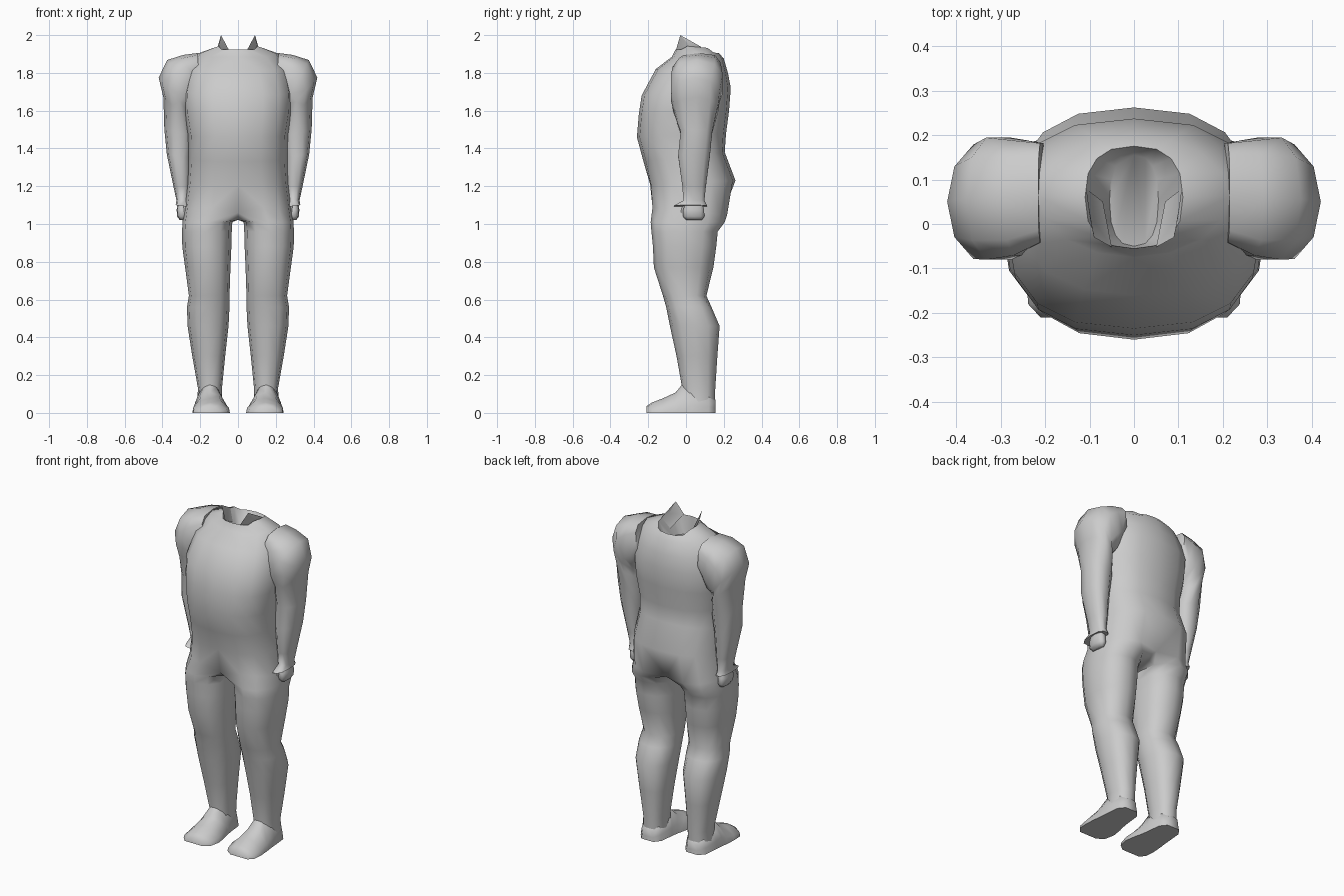
import bpy, bmesh
from math import sin, cos, radians, copysign

cube = bpy.data.objects.get("Cube")
if cube:
    bpy.data.objects.remove(cube, do_unlink=True)

grey = bpy.data.materials.new("light grey cloth")
grey.use_nodes = True
grey.diffuse_color = (0.6, 0.6, 0.6, 1)
grey.node_tree.nodes["Principled BSDF"].inputs["Base Color"].default_value = (0.6, 0.6, 0.6, 1)


def soft(v, e):
    """Superellipse power that keeps the sign."""
    return copysign(abs(v) ** e, v) if abs(v) > 1e-6 else 0.0


def add_rings(bm, rings):
    return [[bm.verts.new(p) for p in ring] for ring in rings]


def bridge(bm, a, b, closed=True):
    n = len(a)
    for i in range(n if closed else n - 1):
        j = (i + 1) % n
        bm.faces.new((a[i], a[j], b[j], b[i]))


def skin(bm, rows, closed=True):
    for a, b in zip(rows, rows[1:]):
        bridge(bm, a, b, closed)


def finish(bm, name, angle):
    """Turn the left half into a mirrored, smooth shaded object."""
    bmesh.ops.recalc_face_normals(bm, faces=bm.faces)
    mesh = bpy.data.meshes.new(name)
    bm.to_mesh(mesh)
    bm.free()
    mesh.materials.append(grey)
    ob = bpy.data.objects.new(name, mesh)
    bpy.context.collection.objects.link(ob)
    mirror = ob.modifiers.new("mirror", 'MIRROR')
    mirror.merge_threshold = 0.001
    bpy.ops.object.select_all(action='DESELECT')
    ob.select_set(True)
    bpy.context.view_layer.objects.active = ob
    bpy.ops.object.shade_smooth_by_angle(angle=radians(angle))


def loft(name, rings, angle=60):
    bm = bmesh.new()
    rows = add_rings(bm, rings)
    skin(bm, rows)
    bm.faces.new(rows[0])
    bm.faces.new(rows[-1])
    finish(bm, name, angle)


def torso_ring(w, yf, zf, yb, zb, e=0.8):
    """Half ring running from the front centre line to the back one."""
    pts = []
    for i in range(9):
        t = radians(-90 + 22.5 * i)
        s = soft(sin(t), e)
        x = w * soft(cos(t), e) if 0 < i < 8 else 0
        pts.append((x, (yf + yb) / 2 + (yb - yf) / 2 * s,
                    (zf + zb) / 2 + (zb - zf) / 2 * s))
    return pts


def leg_ring(z, xi, xo, yf, yb):
    pts = []
    for i in range(12):
        t = radians(-120 + 30 * i)
        pts.append(((xi + xo) / 2 + (xo - xi) / 2 * soft(cos(t), 0.85),
                    (yf + yb) / 2 + (yb - yf) / 2 * soft(sin(t), 0.85), z))
    return pts


def limb_ring(xo, zo, xi, zi, yf, yb, e=0.8):
    """Tilted ring between an outer and an inner point."""
    pts = []
    for i in range(10):
        t = radians(36 * i)
        k = (1 + soft(cos(t), e)) / 2
        pts.append((xi + (xo - xi) * k, (yf + yb) / 2 + (yb - yf) / 2 * soft(sin(t), e),
                    zi + (zo - zi) * k))
    return pts


# Suit body: neck well, torso and trousers in one skin
bm = bmesh.new()
torso = add_rings(bm, [
    torso_ring(.055, -.05, 1.81, .155, 1.85),
    torso_ring(.11, -.055, 1.925, .175, 1.905),
    torso_ring(.215, -.075, 1.885, .2, 1.875, 1),
    torso_ring(.265, -.16, 1.82, .222, 1.8, .9),
    torso_ring(.287, -.235, 1.68, .237, 1.72),
    torso_ring(.284, -.25, 1.58, .228, 1.6),
    torso_ring(.264, -.26, 1.46, .212, 1.48),
    torso_ring(.262, -.225, 1.33, .205, 1.38),
    torso_ring(.27, -.2, 1.21, .262, 1.23),
    torso_ring(.287, -.19, 1.09, .23, 1.045),
])
skin(bm, torso, closed=False)
bm.faces.new(torso[0])
# raise the sides of the neck opening and the shoulder slope
for ring in torso[1:3]:
    for v in ring[3:6]:
        v.co.z += 0.022
# shape the front and back centre seams towards the fork
torso[-2][0].co.y = -0.19
torso[-1][0].co = (0, -0.168, 1.06)
torso[-1][8].co.y = 0.19
crotch = [bm.verts.new((0, y, 1.022)) for y in (.125, .02, -.115)]
legs = add_rings(bm, [
    leg_ring(1.01, .03, .294, -.187, .205),
    leg_ring(.96, .033, .296, -.183, .168),
    leg_ring(.88, .035, .295, -.175, .16),
    leg_ring(.77, .04, .28, -.17, .145),
    leg_ring(.62, .045, .26, -.122, .108),
    leg_ring(.56, .045, .27, -.105, .135),
    leg_ring(.46, .05, .267, -.085, .178),
    leg_ring(.3, .068, .242, -.05, .166),
    leg_ring(.13, .085, .212, -.02, .155),
    leg_ring(.04, .085, .217, -.02, .152),
])
bridge(bm, torso[-1] + crotch, legs[0])
skin(bm, legs)
bm.faces.new(legs[-1])
finish(bm, "suit_body", 60)

# Sleeves from the shoulder cap to the flared cuff
loft("sleeves", [
    limb_ring(.215, 1.905, .2, 1.72, -.045, .185, .6),
    limb_ring(.29, 1.895, .22, 1.66, -.075, .192, .65),
    limb_ring(.375, 1.868, .235, 1.61, -.086, .2),
    limb_ring(.42, 1.775, .25, 1.58, -.085, .185, 1),
    limb_ring(.395, 1.67, .25, 1.55, -.07, .175, .9),
    limb_ring(.39, 1.5, .24, 1.47, -.032, .142),
    limb_ring(.377, 1.37, .25, 1.35, -.045, .13),
    limb_ring(.342, 1.2, .255, 1.2, -.022, .108),
    limb_ring(.326, 1.125, .262, 1.125, -.016, .1),
    limb_ring(.33, 1.1, .255, 1.09, -.068, .115),
])

# Hands: curled fists with a thumb
loft("hands", [
    limb_ring(.318, 1.12, .27, 1.12, .0, .085),
    limb_ring(.325, 1.075, .265, 1.075, -.018, .098),
    limb_ring(.322, 1.04, .268, 1.04, -.018, .1),
    limb_ring(.308, 1.02, .275, 1.02, .0, .085),
])
loft("thumbs", [
    limb_ring(.29, 1.095, .265, 1.095, -.02, .02),
    limb_ring(.285, 1.06, .258, 1.06, -.03, .01),
    limb_ring(.278, 1.035, .264, 1.035, -.02, .005),
])


# Shoes: domed sections with a flat sole, heel to toe
def shoe_section(y, xi, xo, h, top):
    mid = (xi + xo) / 2
    return [(xi, y, 0), (xi + .005, y, h * .35), (mid - top, y, h * .85), (mid, y, h),
            (mid + top, y, h * .85), (xo - .005, y, h * .35), (xo, y, 0)]


loft("shoes", [
    shoe_section(.157, .11, .19, .07, .03),
    shoe_section(.12, .08, .22, .1, .054),
    shoe_section(.03, .07, .228, .13, .056),
    shoe_section(-.015, .063, .232, .157, .035),
    shoe_section(-.055, .053, .237, .108, .045),
    shoe_section(-.12, .043, .242, .078, .05),
    shoe_section(-.18, .055, .238, .055, .045),
    shoe_section(-.21, .095, .21, .035, .03),
])

# Collar: upright pointed flap on each side of the neck opening
bm = bmesh.new()
front, side, rear, tip, fold = [bm.verts.new(p) for p in (
    (.05, -.052, 1.925), (.1, .02, 1.942), (.108, .08, 1.938), (.09, -.03, 2.0),
    (.07, .05, 1.87))]
bm.faces.new((front, side, tip))
bm.faces.new((side, rear, tip))
bm.faces.new((front, fold, side))
bm.faces.new((side, fold, rear))
finish(bm, "collar_flaps", 30)
